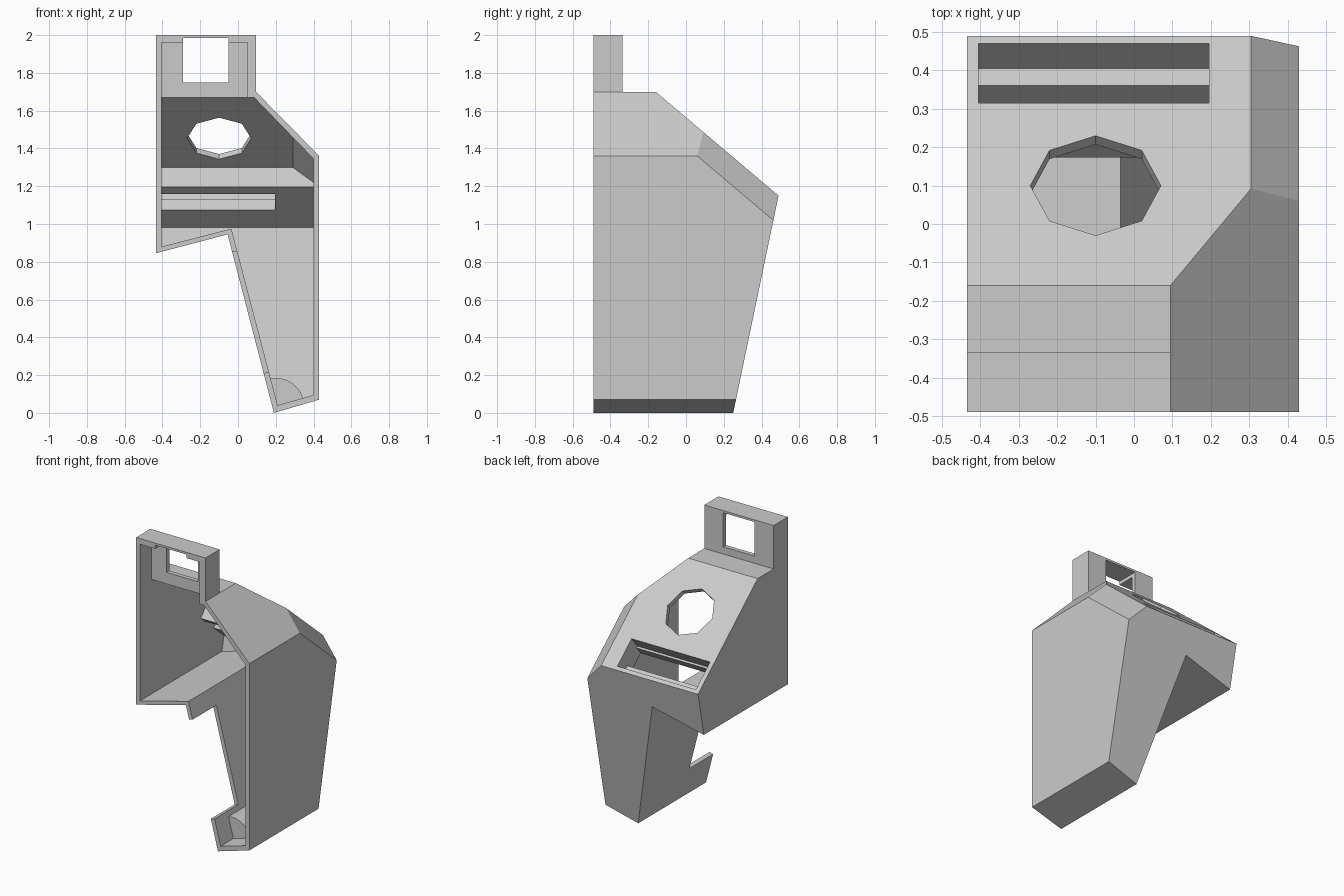
import bpy, bmesh, math
from mathutils import Vector

if "Cube" in bpy.data.objects:
    bpy.data.objects.remove(bpy.data.objects["Cube"])

grey = bpy.data.materials.new("light_grey")
grey.diffuse_color = (0.6, 0.6, 0.6, 1)
grey.use_nodes = True
grey.node_tree.nodes["Principled BSDF"].inputs["Base Color"].default_value = grey.diffuse_color


def prism(name, pts, axis, a, b):
    """Extrude a polygon along x (pts are y,z) or along y (pts are x,z)."""
    put = (lambda p, t: (t, p[0], p[1])) if axis == 'x' else (lambda p, t: (p[0], t, p[1]))
    bm = bmesh.new()
    lo = [bm.verts.new(put(p, a)) for p in pts]
    hi = [bm.verts.new(put(p, b)) for p in pts]
    bm.faces.new(lo)
    bm.faces.new(hi)
    n = len(pts)
    for i in range(n):
        j = (i + 1) % n
        bm.faces.new((lo[i], lo[j], hi[j], hi[i]))
    bmesh.ops.recalc_face_normals(bm, faces=bm.faces)
    me = bpy.data.meshes.new(name)
    bm.to_mesh(me)
    bm.free()
    me.materials.append(grey)
    ob = bpy.data.objects.new(name, me)
    bpy.context.collection.objects.link(ob)
    return ob


def boolean(ob, tool, op='DIFFERENCE'):
    """Apply a boolean and discard the tool."""
    m = ob.modifiers.new("cut", 'BOOLEAN')
    m.operation, m.solver, m.object = op, 'EXACT', tool
    dg = bpy.context.evaluated_depsgraph_get()
    dg.update()
    me = bpy.data.meshes.new_from_object(ob.evaluated_get(dg))
    ob.modifiers.clear()
    ob.data = me
    bpy.data.objects.remove(tool)


def slice_corner(ob, point, normal):
    """Cut off everything beyond a plane and close the cut."""
    bm = bmesh.new()
    bm.from_mesh(ob.data)
    r = bmesh.ops.bisect_plane(bm, geom=bm.verts[:] + bm.edges[:] + bm.faces[:],
                               plane_co=point, plane_no=normal, clear_outer=True)
    edges = [e for e in bm.edges if e.is_boundary]
    bmesh.ops.holes_fill(bm, edges=edges, sides=0)
    bmesh.ops.recalc_face_normals(bm, faces=bm.faces)
    bm.to_mesh(ob.data)
    bm.free()


# Sloped panel: position from surface y and depth below the surface
SLOPE = 0.55 / 0.65
ANG = math.atan(SLOPE)


def on_slope(y, d):
    return (y - math.sin(ANG) * d, 1.7 - SLOPE * (y + 0.16) - math.cos(ANG) * d)


def slope_block(name, y0, y1, d0, d1, x0, x1):
    return prism(name, [on_slope(y0, d0), on_slope(y1, d0), on_slope(y1, d1), on_slope(y0, d1)],
                 'x', x0, x1)


corner = Vector((0.305, 0.09, 1.4885))
corner_n = Vector((1.23, SLOPE, 1)).normalized()

# Outer housing with the mounting tab: front outline crossed with side outline
shell = prism("housing", [(-.435, .845), (-.055, .945), (.19, 0), (.43, .07), (.43, 1.36),
                          (.095, 1.7), (.095, 2), (-.435, 2)], 'y', -.49, .8)
boolean(shell, prism("side_outline", [(-.7, -.1), (-.7, 2.1), (-.335, 2.1), (-.335, 1.7), (-.16, 1.7),
                                      (.49, 1.15), (.2291, -.1)], 'x', -1, 1), 'INTERSECT')
slice_corner(shell, corner, corner_n)

# Hollow interior, open at the front
hollow = prism("hollow", [(-.405, .88), (-.035, .975), (.21, .04), (.40, .095), (.40, 1.345),
                          (.085, 1.67), (.05, 1.67), (.05, 1.96), (-.405, 1.96)], 'y', -.6, .8)
boolean(hollow, prism("inner_side", [(-.8, -.1), (-.8, 2.1), (-.365, 2.1), (-.365, 1.67), (-.179, 1.67),
                                     (.4564, 1.1325), (.1991, -.1)], 'x', -1, 1), 'INTERSECT')
slice_corner(hollow, corner - corner_n * .035, corner_n)

# Thickened wall behind the slot and rounded boss at the foot stay solid
boolean(hollow, slope_block("slot_backing", .283, .9, -.2, .17, -1, 1))
boss = [(.2 + .15 * math.cos(i * math.tau / 32), .035 + .15 * math.sin(i * math.tau / 32))
        for i in range(32)]
boolean(hollow, prism("foot_boss", boss, 'y', -.35, .9))
boolean(shell, hollow)

# Stepped slot in the sloped panel
boolean(shell, slope_block("slot_wide", .315, .47, -.05, .10, -.405, .195))
boolean(shell, slope_block("slot_narrow", .325, .425, .05, .22, -.405, .195))

# Eight-sided button hole, square to the slope
bm = bmesh.new()
bmesh.ops.create_cone(bm, cap_ends=True, segments=8, radius1=.17, radius2=.17, depth=.24)
me = bpy.data.meshes.new("button_hole")
bm.to_mesh(me)
bm.free()
me.materials.append(grey)
hole = bpy.data.objects.new("button_hole", me)
bpy.context.collection.objects.link(hole)
hole.location = (-.1, *on_slope(.1, 0))
hole.rotation_euler = (-ANG, 0, 0)
bpy.context.view_layer.update()
boolean(shell, hole)

# Square window through the tab
boolean(shell, prism("tab_window", [(-.29, 1.75), (-.05, 1.75), (-.05, 1.985), (-.29, 1.985)],
                     'y', -.6, -.3))

# Notch in the inner wall of the leg
nx, nz = .968, .251
notch = [(x + nx * t, z + nz * t) for x, z, t in
         ((-.03, .85, -.03), (.136, .21, -.03), (.136, .21, .045), (-.03, .85, .045))]
boolean(shell, prism("leg_notch", notch, 'y', -.6, -.23))
